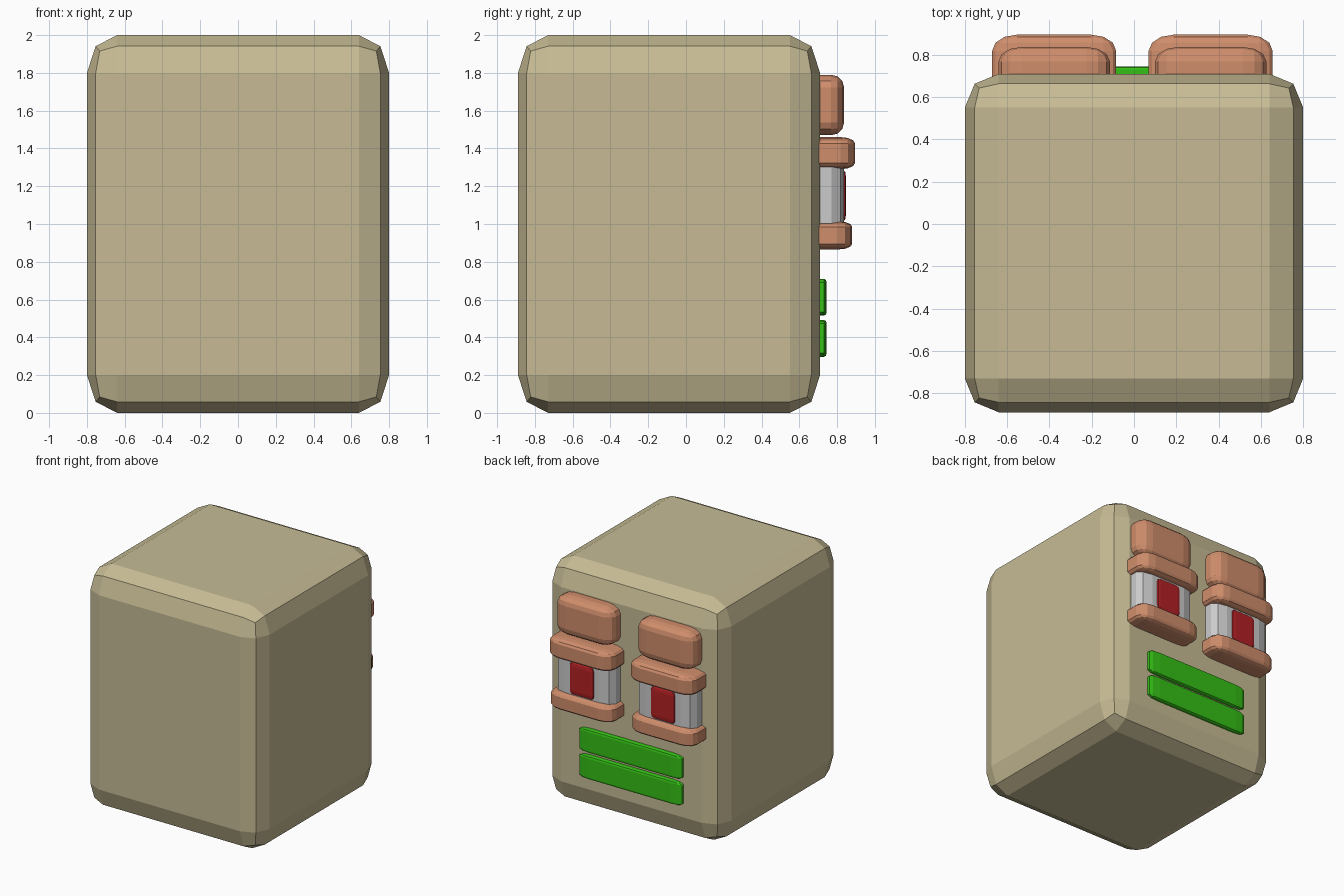
import bpy

if "Cube" in bpy.data.objects:
    bpy.data.objects.remove(bpy.data.objects["Cube"])


def material(name, rgb):
    m = bpy.data.materials.new(name)
    m.diffuse_color = (*rgb, 1)
    m.use_nodes = True
    m.node_tree.nodes["Principled BSDF"].inputs["Base Color"].default_value = m.diffuse_color
    return m


STONE = material("sand", (0.57, 0.50, 0.30))
SKIN = material("terracotta", (0.63, 0.27, 0.15))
RED = material("red", (0.45, 0.015, 0.018))
GREEN = material("green", (0.035, 0.53, 0.008))
MID = -0.0075  # the face is mirrored about this x


def block(name, x, y, z, mat=None, bevel=0.1, segments=2):
    """Bevelled unit cube stretched to fill the given (min, max) ranges."""
    spans = (x, y, z)
    bpy.ops.mesh.primitive_cube_add(size=1, location=[(a + b) / 2 for a, b in spans])
    ob = bpy.context.object
    ob.name = name
    ob.scale = [b - a for a, b in spans]
    mod = ob.modifiers.new("bevel", "BEVEL")
    mod.width = bevel
    mod.segments = segments
    if mat:
        ob.data.materials.append(mat)
    return ob


# Body
block("body", (-0.8, 0.8), (-0.89, 0.71), (0, 2), STONE)

# Eyes, one per side, on the back face
for side, s in (("left", -1), ("right", 1)):
    cx = MID + s * 0.37

    def around(half):
        return (cx - half, cx + half)

    block(side + "_brow", around(0.263), (0.51, 0.837), (1.47, 1.79), SKIN, 0.21, 3)
    block(side + "_upper_lid", around(0.293), (0.515, 0.895), (1.29, 1.46), SKIN, 0.2, 3)
    block(side + "_lower_lid", around(0.293), (0.50, 0.88), (0.865, 1.015), SKIN, 0.2, 3)
    block(side + "_eyeball", around(0.263), (0.51, 0.837), (0.90, 1.42), None, 0.2, 2)
    block(side + "_pupil", around(0.113), (0.745, 0.847), (1.015, 1.285), RED, 0.13, 2)

# Mouth
for name, z in (("upper_lip", (0.515, 0.71)), ("lower_lip", (0.297, 0.492))):
    block(name, (MID - 0.468, MID + 0.468), (0.60, 0.745), z, GREEN, 0.1, 2)
